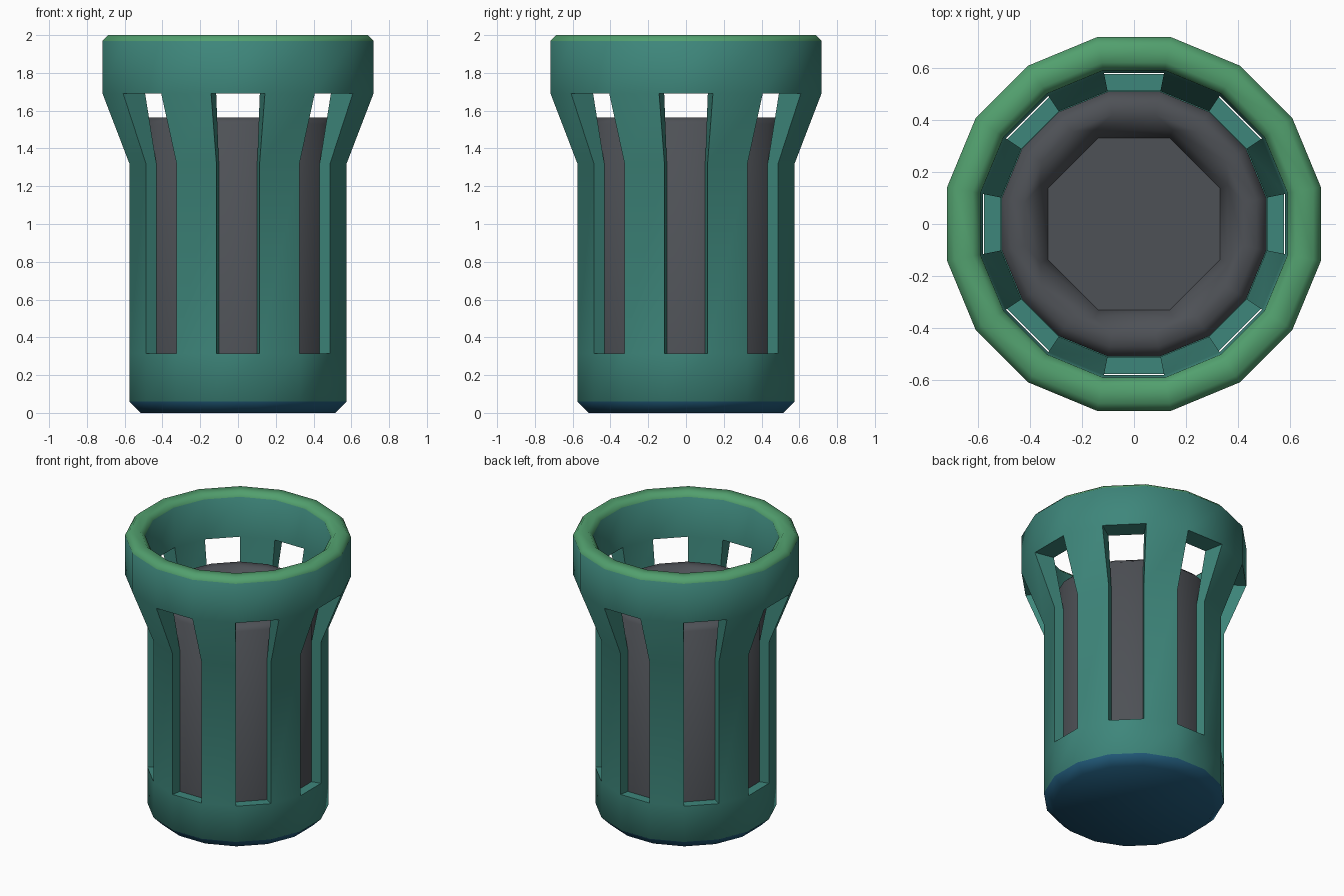
import bpy, bmesh, math

cube = bpy.data.objects.get("Cube")
if cube:
    bpy.data.objects.remove(cube, do_unlink=True)

SIDES = 16
STEP = 2 * math.pi / SIDES


def material(name, color):
    m = bpy.data.materials.new(name)
    m.use_nodes = True
    m.diffuse_color = (*color, 1)
    m.node_tree.nodes["Principled BSDF"].inputs["Base Color"].default_value = (*color, 1)
    return m


teal = material("teal", (0.048, 0.24, 0.198))
green = material("green", (0.084, 0.35, 0.156))
blue = material("deep blue", (0.016, 0.105, 0.2))
grey = material("dark grey", (0.076, 0.082, 0.093))


def ring(bm, apothem, z, octagon=False):
    """Ring of points; side 0 is centred on +x. Octagon pairs share a corner."""
    verts = []
    for i in range(SIDES):
        a = (i - 0.5) * STEP
        r = apothem / math.cos(STEP / 2)
        if octagon:
            a = ((i - 1) // 2 + 0.5) * 2 * STEP
            r = apothem / math.cos(STEP)
        verts.append(bm.verts.new((r * math.cos(a), r * math.sin(a), z)))
    return verts


def finish(bm, name, mats, angle):
    bmesh.ops.remove_doubles(bm, verts=bm.verts[:], dist=0.0005)
    bmesh.ops.recalc_face_normals(bm, faces=bm.faces[:])
    mesh = bpy.data.meshes.new(name)
    bm.to_mesh(mesh)
    bm.free()
    for m in mats:
        mesh.materials.append(m)
    obj = bpy.data.objects.new(name, mesh)
    bpy.context.collection.objects.link(obj)
    bpy.ops.object.select_all(action="DESELECT")
    obj.select_set(True)
    bpy.context.view_layer.objects.active = obj
    bpy.ops.object.shade_smooth_by_angle(angle=math.radians(angle))
    return obj


# Slotted cup: outer wall up, over the rim, inner wall down
profile = [(0.515, 0), (0.575, 0.06), (0.575, 0.315), (0.575, 1.32),
           (0.717, 1.69), (0.717, 1.97), (0.688, 2.0), (0.62, 2.0),
           (0.59, 1.97), (0.58, 1.69), (0.51, 1.32), (0.51, 0.315), (0.51, 0.1)]
bm = bmesh.new()
rings = [ring(bm, r, z) for r, z in profile]
slot_bands = (2, 3, 9, 10)
for i in range(SIDES):
    j = (i + 1) % SIDES
    slot = i % 2 == 0
    for k in range(len(rings) - 1):
        if slot and k in slot_bands:
            continue
        lo, hi = rings[k], rings[k + 1]
        face = bm.faces.new((lo[i], lo[j], hi[j], hi[i]))
        face.material_index = 2 if k == 0 else 1 if k in (5, 6, 7) else 0
    if slot:
        # Sill, head and both cheeks of the slot
        for out, inn in ((2, 11), (4, 9)):
            bm.faces.new((rings[out][i], rings[out][j], rings[inn][j], rings[inn][i]))
        for s in (i, j):
            for a, b, c, d in ((2, 3, 10, 11), (3, 4, 9, 10)):
                bm.faces.new([rings[n][s] for n in (a, b, c, d)])
bm.faces.new(rings[0]).material_index = 2
bm.faces.new(rings[-1])
finish(bm, "slotted_cup", [teal, green, blue], 60)

# Inner core with rounded rim and a shallow octagonal recess
core = [(0.508, 0.1), (0.508, 1.53), (0.47, 1.565), (0.42, 1.565), (0.36, 1.54), (0.33, 1.45)]
bm = bmesh.new()
rings = [ring(bm, r, z, octagon=n >= 4) for n, (r, z) in enumerate(core)]
for lo, hi in zip(rings, rings[1:]):
    for i in range(SIDES):
        j = (i + 1) % SIDES
        bm.faces.new((lo[i], lo[j], hi[j], hi[i]))
bm.faces.new(rings[0])
bm.faces.new(rings[-1])
finish(bm, "inner_core", [grey], 60)
